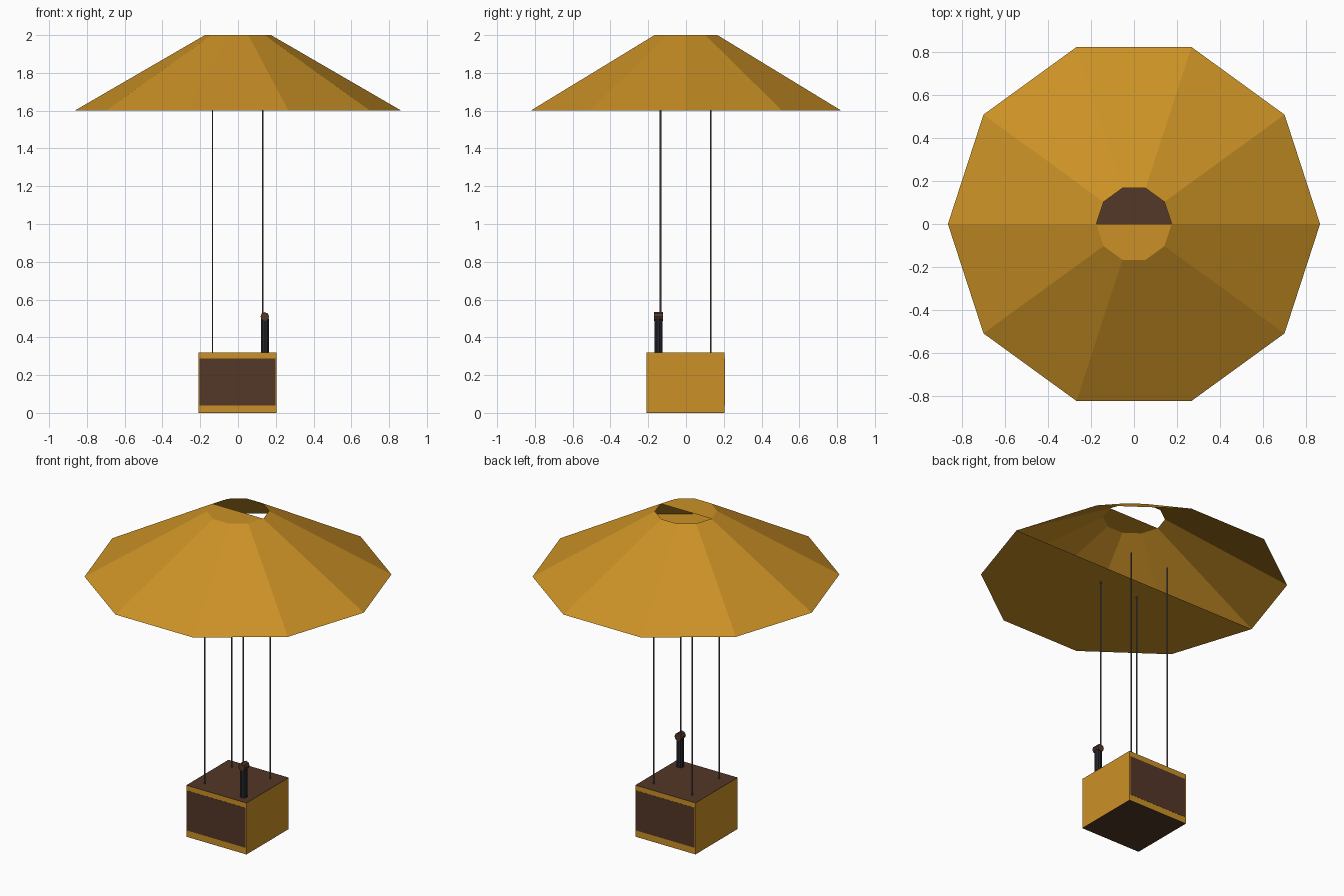
import bpy, bmesh, math
from mathutils import Matrix, Vector

if "Cube" in bpy.data.objects:
    bpy.data.objects.remove(bpy.data.objects["Cube"])


def material(name, rgb):
    m = bpy.data.materials.new(name)
    m.diffuse_color = (*rgb, 1)
    m.use_nodes = True
    m.node_tree.nodes["Principled BSDF"].inputs["Base Color"].default_value = m.diffuse_color
    return m


ORANGE = material("golden_orange", (0.60, 0.285, 0.019))
BROWN = material("dark_brown", (0.087, 0.038, 0.021))
BLACK = material("charcoal", (0.020, 0.020, 0.026))
GREY = material("cord_grey", (0.10, 0.10, 0.10))


def finish(bm, name, mat):
    mesh = bpy.data.meshes.new(name)
    bm.to_mesh(mesh)
    bm.free()
    mesh.materials.append(mat)
    ob = bpy.data.objects.new(name, mesh)
    bpy.context.collection.objects.link(ob)
    return ob


def box(name, lo, hi, mat):
    bm = bmesh.new()
    lo, hi = Vector(lo), Vector(hi)
    bmesh.ops.create_cube(bm, size=1)
    bmesh.ops.scale(bm, vec=hi - lo, verts=bm.verts)
    bmesh.ops.translate(bm, vec=(lo + hi) / 2, verts=bm.verts)
    return finish(bm, name, mat)


def cylinder(name, start, end, r, sides, mat):
    bm = bmesh.new()
    start, end = Vector(start), Vector(end)
    d = end - start
    rot = d.to_track_quat('Z', 'Y').to_matrix().to_4x4()
    bmesh.ops.create_cone(bm, cap_ends=True, segments=sides, radius1=r, radius2=r,
                          depth=d.length,
                          matrix=Matrix.Translation((start + end) / 2) @ rot)
    return finish(bm, name, mat)


# Canopy: ten-sided shell, its two openings closed only on the front half
bm = bmesh.new()
rings = []
for r, z in ((0.865, 1.6), (0.175, 2.0)):
    rings.append([bm.verts.new((r * math.cos(i * math.tau / 10),
                                r * math.sin(i * math.tau / 10), z)) for i in range(10)])
low, high = rings
for i in range(10):
    j = (i + 1) % 10
    bm.faces.new((low[i], low[j], high[j], high[i]))
front = [5, 6, 7, 8, 9, 0]
bm.faces.new([high[i] for i in front])
bm.faces.new([low[i] for i in reversed(front)])
finish(bm, "canopy", ORANGE)

# Basket with dark end panels, top and underside
C = -0.002
H = 0.207
box("basket", (C - H, C - H, 0.001), (C + H, C + H, 0.319), ORANGE)
box("basket_top", (C - H, C - H, 0.319), (C + H, C + H, 0.32), BROWN)
box("basket_underside", (C - H, C - H, 0), (C + H, C + H, 0.001), BROWN)
for side, name in ((-1, "front_panel"), (1, "back_panel")):
    y = C + side * H
    box(name, (C - 0.201, y - 0.001, 0.04), (C + 0.201, y + 0.001, 0.288), BROWN)

# Four suspension cords
for sx in (-1, 1):
    for sy in (-1, 1):
        x, y = C + sx * 0.133, C + sy * 0.133
        cylinder("cord", (x, y, 0.31), (x, y, 1.67), 0.0045, 6, GREY)

# Burner post with a small crosswise head
cylinder("burner_post", (0.142, -0.146, 0.31), (0.142, -0.146, 0.50), 0.022, 10, BLACK)
cylinder("burner_head", (0.142, -0.169, 0.51), (0.142, -0.122, 0.51), 0.023, 8, BROWN)
